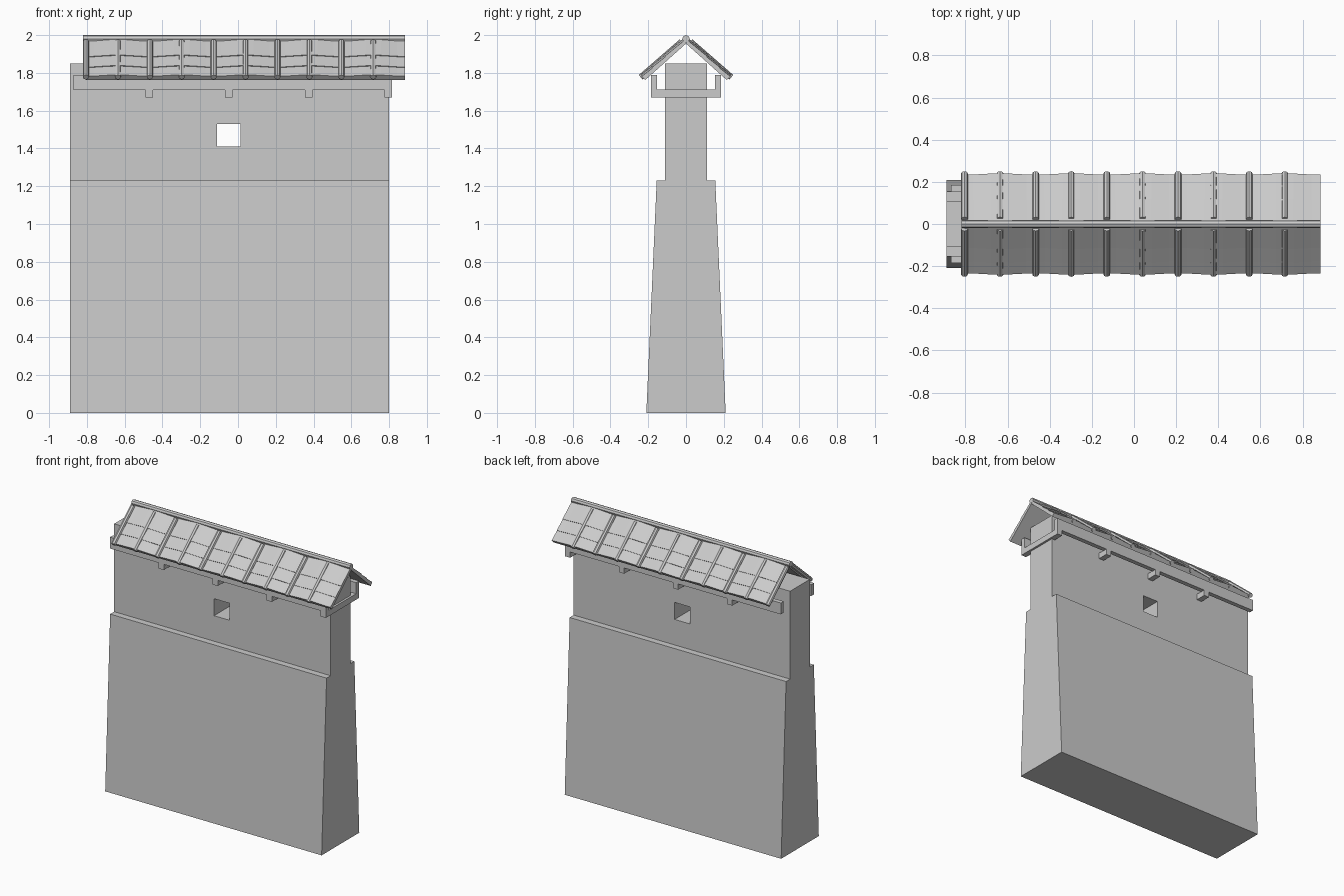
import bpy, bmesh, math
from mathutils import Vector

if "Cube" in bpy.data.objects:
    bpy.data.objects.remove(bpy.data.objects["Cube"])

X0, X1 = -0.89, 0.80          # wall ends


def make_object(name, bm):
    bmesh.ops.recalc_face_normals(bm, faces=bm.faces[:])
    mesh = bpy.data.meshes.new(name)
    bm.to_mesh(mesh)
    bm.free()
    obj = bpy.data.objects.new(name, mesh)
    bpy.context.collection.objects.link(obj)
    return obj


def loft(bm, rings):
    """Closed solid through a list of equal-length point rings."""
    rows = [[bm.verts.new(p) for p in ring] for ring in rings]
    n = len(rows[0])
    for a, b in zip(rows, rows[1:]):
        for i in range(n):
            bm.faces.new((a[i], a[(i + 1) % n], b[(i + 1) % n], b[i]))
    bm.faces.new(rows[0][::-1])
    bm.faces.new(rows[-1])


def extrude_x(bm, profile, x0, x1):
    loft(bm, [[(x, y, z) for y, z in profile] for x in (x0, x1)])


def box(bm, x0, x1, y0, y1, z0, z1):
    extrude_x(bm, [(y0, z0), (y1, z0), (y1, z1), (y0, z1)], x0, x1)


# Tapered base and narrower upper wall in one profile
bm = bmesh.new()
half = [(0.21, 0), (0.155, 1.23), (0.11, 1.23), (0.11, 1.85)]
extrude_x(bm, half + [(-y, z) for y, z in reversed(half)], X0, X1)
wall = make_object("wall", bm)

# Square window through the upper wall
bm = bmesh.new()
box(bm, -0.11, 0.012, -0.3, 0.3, 1.41, 1.53)
cutter = make_object("window_cutter", bm)
cutter.hide_render = True
cutter.display_type = 'WIRE'
cut = wall.modifiers.new("window", 'BOOLEAN')
cut.operation = 'DIFFERENCE'
cut.solver = 'EXACT'
cut.object = cutter

# Eave rails on both sides
bm = bmesh.new()
for y0, y1 in ((-0.185, -0.153), (0.153, 0.185)):
    box(bm, -0.87, 0.815, y0, y1, 1.71, 1.79)
make_object("eave_rails", bm)

# Cross beams carrying the rails
bm = bmesh.new()
for i in range(4):
    xc = -0.47 + 0.4217 * i
    box(bm, xc - 0.02, xc + 0.02, -0.185, 0.185, 1.67, 1.712)
make_object("cross_beams", bm)

# Roof slope frame: s runs down the slope, n points out of it
ANG = math.radians(41)
D = Vector((0, math.cos(ANG), -math.sin(ANG)))
N = Vector((0, math.sin(ANG), math.cos(ANG)))
O = Vector((0, 0, 1.955))
PITCH, FIRST, RIBS = 0.169, -0.805, 10


def on_slope(x, s, n, side):
    p = O + D * s + N * n
    return (x, p.y * side, p.z)


def swell(x):
    # tiles rise at every second rib
    return 0.5 - 0.5 * math.cos(math.pi * (x - FIRST) / PITCH)


# Rippled roof slopes laid in three slightly stepped courses
bm = bmesh.new()
for side in (-1, 1):
    rings = []
    xs = [FIRST + PITCH * i / 4 for i in range(4 * RIBS)] + [0.885]
    for x in xs:
        w = 0.010 * swell(x)
        top = []
        for s0, s1 in ((0.0, 0.13), (0.13, 0.215), (0.215, 0.29)):
            top += [(s0, 0.019 + w), (s1, 0.023 + w)]
        prof = [(0.0, 0.0)] + top + [(0.29, -0.004)]
        rings.append([on_slope(x, s, n, side) for s, n in prof])
    loft(bm, rings)
make_object("roof_slopes", bm)

# Round ribs running down each slope
bm = bmesh.new()
for side in (-1, 1):
    for i in range(RIBS):
        xc = FIRST + PITCH * i
        ring = [(math.cos(a) * 0.016, math.sin(a) * 0.016)
                for a in (math.tau * k / 8 for k in range(8))]
        loft(bm, [[on_slope(xc + dx, s, 0.023 + dn, side) for dx, dn in ring]
                  for s in (0.01, 0.298)])
make_object("roof_ribs", bm)

# Ridge pole
bm = bmesh.new()
extrude_x(bm, [(0.02 * math.cos(math.tau * k / 8), 1.98 + 0.02 * math.sin(math.tau * k / 8))
               for k in range(8)], -0.82, 0.885)
make_object("ridge_pole", bm)
